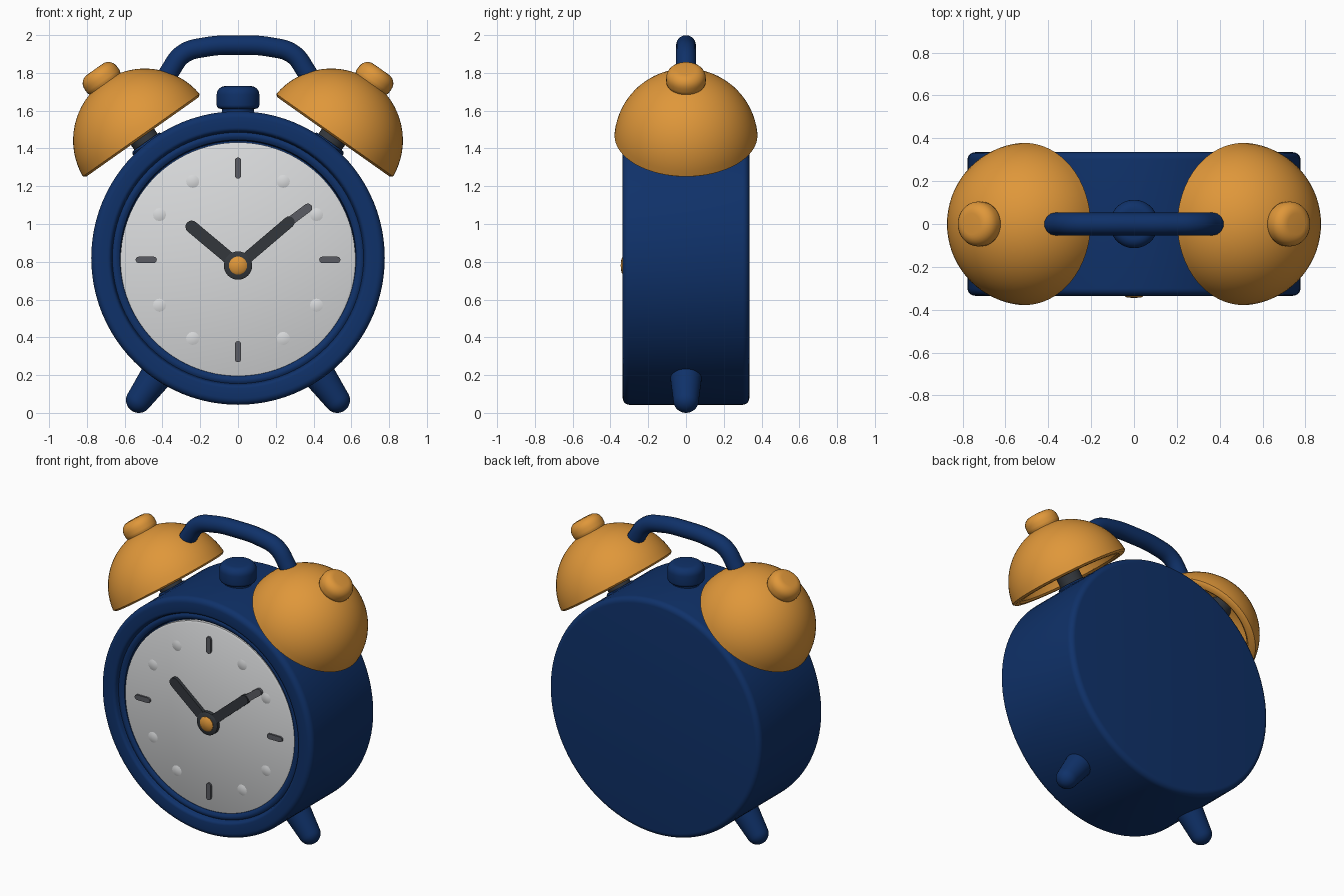
import bpy, bmesh, math
from mathutils import Vector, Matrix

if "Cube" in bpy.data.objects:
    bpy.data.objects.remove(bpy.data.objects["Cube"])


def material(name, rgb):
    m = bpy.data.materials.new(name)
    m.diffuse_color = (*rgb, 1)
    m.use_nodes = True
    m.node_tree.nodes["Principled BSDF"].inputs["Base Color"].default_value = m.diffuse_color
    return m


BLUE = material("navy blue", (0.0048, 0.031, 0.142))
GOLD = material("brass orange", (0.74, 0.31, 0.042))
WHITE = material("dial white", (0.70, 0.71, 0.72))
DARK = material("dark grey", (0.034, 0.039, 0.046))
GREY = material("mid grey", (0.105, 0.108, 0.125))


def finish(name, bm, mat, angle=40):
    bmesh.ops.recalc_face_normals(bm, faces=bm.faces)
    me = bpy.data.meshes.new(name)
    bm.to_mesh(me)
    bm.free()
    me.materials.append(mat)
    ob = bpy.data.objects.new(name, me)
    bpy.context.collection.objects.link(ob)
    bpy.ops.object.select_all(action='DESELECT')
    ob.select_set(True)
    bpy.context.view_layer.objects.active = ob
    bpy.ops.object.shade_smooth_by_angle(angle=math.radians(angle))
    return ob


def lathe(name, profile, origin, axis, mat, seg=48):
    """Revolve (radius, height) points around an axis through origin."""
    rot = Vector(axis).to_track_quat('Z', 'Y').to_matrix().to_4x4()
    mtx = Matrix.Translation(origin) @ rot
    bm = bmesh.new()
    rings = []
    for r, h in profile:
        n = 1 if r < 1e-5 else seg
        rings.append([bm.verts.new(mtx @ Vector((r * math.cos(2 * math.pi * i / seg),
                                                 r * math.sin(2 * math.pi * i / seg), h)))
                      for i in range(n)])
    for a, b in zip(rings, rings[1:]):
        if len(a) == len(b) == 1:
            continue
        for i in range(seg):
            j = (i + 1) % seg
            quad = [a[i % len(a)], a[j % len(a)], b[j % len(b)], b[i % len(b)]]
            bm.faces.new(list(dict.fromkeys(quad)))
    return finish(name, bm, mat)


def arc(cr, ch, rad, a0, a1, n=6):
    """Arc points in the profile plane, angles in degrees."""
    return [(max(0, cr + rad * math.cos(math.radians(a0 + (a1 - a0) * i / n))),
             ch + rad * math.sin(math.radians(a0 + (a1 - a0) * i / n))) for i in range(n + 1)]


def bar(name, p0, p1, width, y_back, y_front, mat):
    """Round-ended flat bar lying on the dial between two (x, z) points."""
    a, b = Vector(p0), Vector(p1)
    ang = math.atan2(b.y - a.y, b.x - a.x)
    pts = []
    for c, start in ((b, -90), (a, 90)):
        for i in range(9):
            t = ang + math.radians(start + 180 * i / 8)
            pts.append((c.x + width / 2 * math.cos(t), c.y + width / 2 * math.sin(t)))
    bm = bmesh.new()
    f = bm.faces.new([bm.verts.new((x, y_back, z)) for x, z in pts])
    new = bmesh.ops.extrude_face_region(bm, geom=[f])
    bmesh.ops.translate(bm, vec=(0, y_front - y_back, 0),
                        verts=[v for v in new['geom'] if isinstance(v, bmesh.types.BMVert)])
    return finish(name, bm, mat)


FRONT = (0, -1, 0)
CZ = 0.82
R = 0.777

# Body drum with rounded edges and a stepped rim around the dial
lathe("body", [(0, -0.335)] + arc(R - 0.035, -0.30, 0.035, -90, 0)
      + arc(R - 0.035, 0.30, 0.035, 0, 90)
      + arc(0.69, 0.315, 0.02, 90, 180, 4)
      + [(0.665, 0.305), (0.655, 0.312), (0.64, 0.312), (0.625, 0.30), (0.62, 0.27), (0, 0.27)],
      (0, 0, CZ), FRONT, BLUE, 96)

# Dial plate
DIAL = -0.30
lathe("dial", [(0, 0.26), (0.622, 0.26), (0.622, 0.294), (0.61, 0.30), (0, 0.30)],
      (0, 0, 0.81), FRONT, WHITE, 96)

# Hour markers: bars at the quarters, faint studs between
for h in range(12):
    t = math.radians(30 * h)
    s, c = math.sin(t), math.cos(t)
    if h % 3 == 0:
        bar("hour_marker", (0.447 * s, 0.81 + 0.447 * c), (0.525 * s, 0.81 + 0.525 * c),
            0.034, DIAL + 0.01, DIAL - 0.012, GREY)
    else:
        lathe("hour_stud", [(0.035, 0), (0.022, 0.004), (0, 0.006)],
              (0.48 * s, DIAL, 0.81 + 0.48 * c), FRONT, WHITE, 12)

# Hands and centre cap
HUB = (0, 0.78)
bar("hour_hand", HUB, (-0.245, 0.985), 0.066, DIAL + 0.01, DIAL - 0.022, DARK)
bar("minute_hand", HUB, (0.27, 1.01), 0.06, DIAL + 0.01, DIAL - 0.025, DARK)
bar("minute_hand_tip", (0.27, 1.01), (0.37, 1.085), 0.046, DIAL + 0.01, DIAL - 0.018, GREY)
lathe("hand_hub", [(0.075, -0.01), (0.075, 0.024), (0.066, 0.03), (0, 0.03)],
      (0, DIAL, 0.78), FRONT, DARK, 32)
lathe("hub_cap", [(0.048, 0.02), (0.048, 0.033), (0.036, 0.042), (0, 0.046)],
      (0, DIAL, 0.78), FRONT, GOLD, 24)

# Snooze button on top
lathe("button_stem", [(0.085, 0), (0.085, 0.12)], (0, 0, 1.54), (0, 0, 1), BLUE)
lathe("button_cap", [(0, 0)] + arc(0.093, 0.02, 0.02, -90, 0, 4)
      + arc(0.068, 0.075, 0.045, 0, 90) + [(0, 0.12)], (0, 0, 1.61), (0, 0, 1), BLUE)

# Bells, posts and feet on both sides
for side, sx in (("left", -1), ("right", 1)):
    axis = Vector((0.577 * sx, 0, 0.817)).normalized()
    c = Vector((0.493 * sx, 0, 1.443))
    lathe(side + "_bell", [(0.32, 0.035), (0.335, 0.022), (0.365, 0.022)]
          + arc(0, 0, 0.38, 5, 90, 16), c, axis, GOLD, 64)
    lathe(side + "_bell_inside", arc(0, 0, 0.322, 6, 90, 14), c, axis, GOLD, 64)
    lathe(side + "_bell_knob", [(0.09, 0.33)] + arc(0.075, 0.385, 0.03, -30, 0, 2)
          + arc(0.05, 0.405, 0.055, 0, 90) + [(0, 0.46)], c, axis, GOLD, 32)
    lathe(side + "_bell_post", [(0.075, -0.12), (0.075, 0.33)], c, axis, DARK, 32)
    lathe(side + "_post_collar", [(0.095, -0.15), (0.095, -0.02), (0.085, -0.01), (0.07, -0.01)],
          c, axis, BLUE, 32)
    end = Vector((0.525 * sx, 0, 0.068))
    up = Vector((-0.36 * sx, 0, 0.50)).normalized()
    lathe(side + "_foot", [(0, -0.068)] + arc(0, 0, 0.068, -84, 0, 7) + [(0.096, 0.26), (0, 0.26)],
          end, up, BLUE, 32)

# Carrying handle: a bevelled curve between the bells
cu = bpy.data.curves.new("handle", 'CURVE')
cu.dimensions = '3D'
cu.bevel_depth = 0.053
cu.bevel_resolution = 5
cu.use_fill_caps = True
cu.resolution_u = 8
half = [(-0.385, 1.765), (-0.36, 1.81), (-0.29, 1.90), (-0.17, 1.937)]
path = half + [(0, 1.947)] + [(-x, z) for x, z in reversed(half)]
sp = cu.splines.new('BEZIER')
sp.bezier_points.add(len(path) - 1)
for p, (x, z) in zip(sp.bezier_points, path):
    p.co = (x, 0, z)
    p.handle_left_type = p.handle_right_type = 'AUTO'
cu.materials.append(BLUE)
handle = bpy.data.objects.new("handle", cu)
bpy.context.collection.objects.link(handle)
